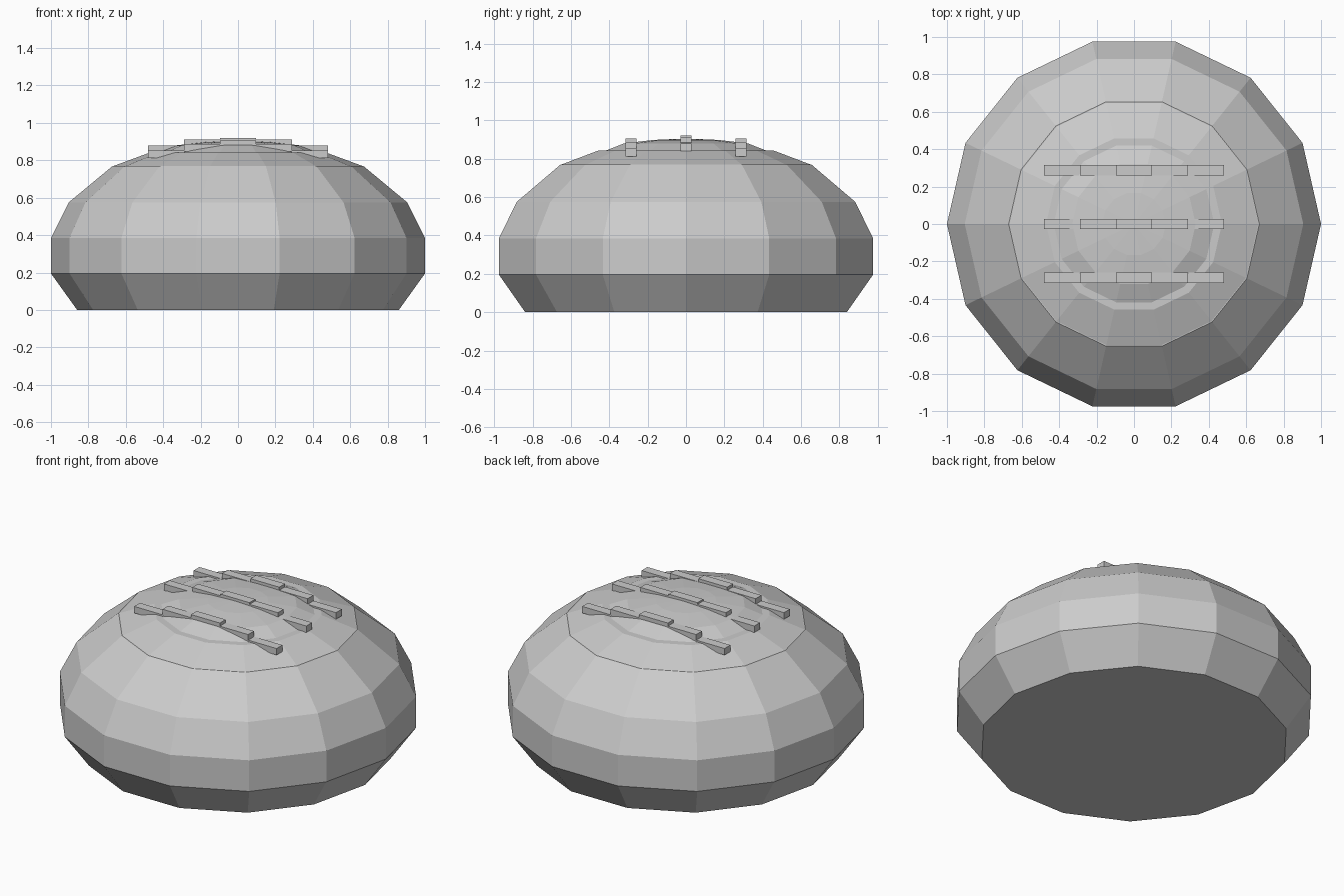
import bpy, bmesh, math

if "Cube" in bpy.data.objects:
    bpy.data.objects.remove(bpy.data.objects["Cube"])

SIDES = 14


def lathe(name, profile):
    """Revolve (radius, z) points into a closed flat-faced solid."""
    bm = bmesh.new()
    rings = []
    for r, z in profile:
        if r == 0:
            rings.append([bm.verts.new((0, 0, z))])
        else:
            rings.append([bm.verts.new((r * math.cos(2 * math.pi * i / SIDES),
                                        r * math.sin(2 * math.pi * i / SIDES), z))
                          for i in range(SIDES)])
    for a, b in zip(rings, rings[1:]):
        for i in range(SIDES):
            j = (i + 1) % SIDES
            if len(b) == 1:
                bm.faces.new((a[i], a[j], b[0]))
            else:
                bm.faces.new((a[i], a[j], b[j], b[i]))
    bm.faces.new(rings[0][::-1])
    if len(rings[-1]) > 1:
        bm.faces.new(rings[-1])
    finish(name, bm)


def finish(name, bm):
    bmesh.ops.recalc_face_normals(bm, faces=bm.faces)
    mesh = bpy.data.meshes.new(name)
    bm.to_mesh(mesh)
    bm.free()
    obj = bpy.data.objects.new(name, mesh)
    bpy.context.collection.objects.link(obj)
    return obj


def box(name, size, loc):
    bm = bmesh.new()
    bmesh.ops.create_cube(bm, size=1)
    bmesh.ops.scale(bm, vec=size, verts=bm.verts)
    finish(name, bm).location = loc


# Bun: tapered base, rounded crown and low stepped cap
lathe("bun_base", [(0.86, 0), (1.0, 0.195)])
lathe("bun_crown", [(1.0, 0.195), (1.0, 0.385), (0.905, 0.575), (0.67, 0.77)])
lathe("bun_shoulder", [(0.67, 0.768), (0.47, 0.842)])
lathe("bun_cap", [(0.44, 0.838), (0.33, 0.88), (0.17, 0.898), (0, 0.905)])

# Three scored strips, each a row of five blocks that follows the dome
for row, (y, tops) in enumerate([(-0.287, (0.905, 0.886, 0.852)),
                                 (0, (0.92, 0.91, 0.88)),
                                 (0.287, (0.905, 0.886, 0.852))]):
    for k in range(-2, 3):
        box(f"score_strip_{row + 1}_block_{k + 3}", (0.195, 0.056, 0.04),
            (k * 0.192, y, tops[abs(k)] - 0.02))
